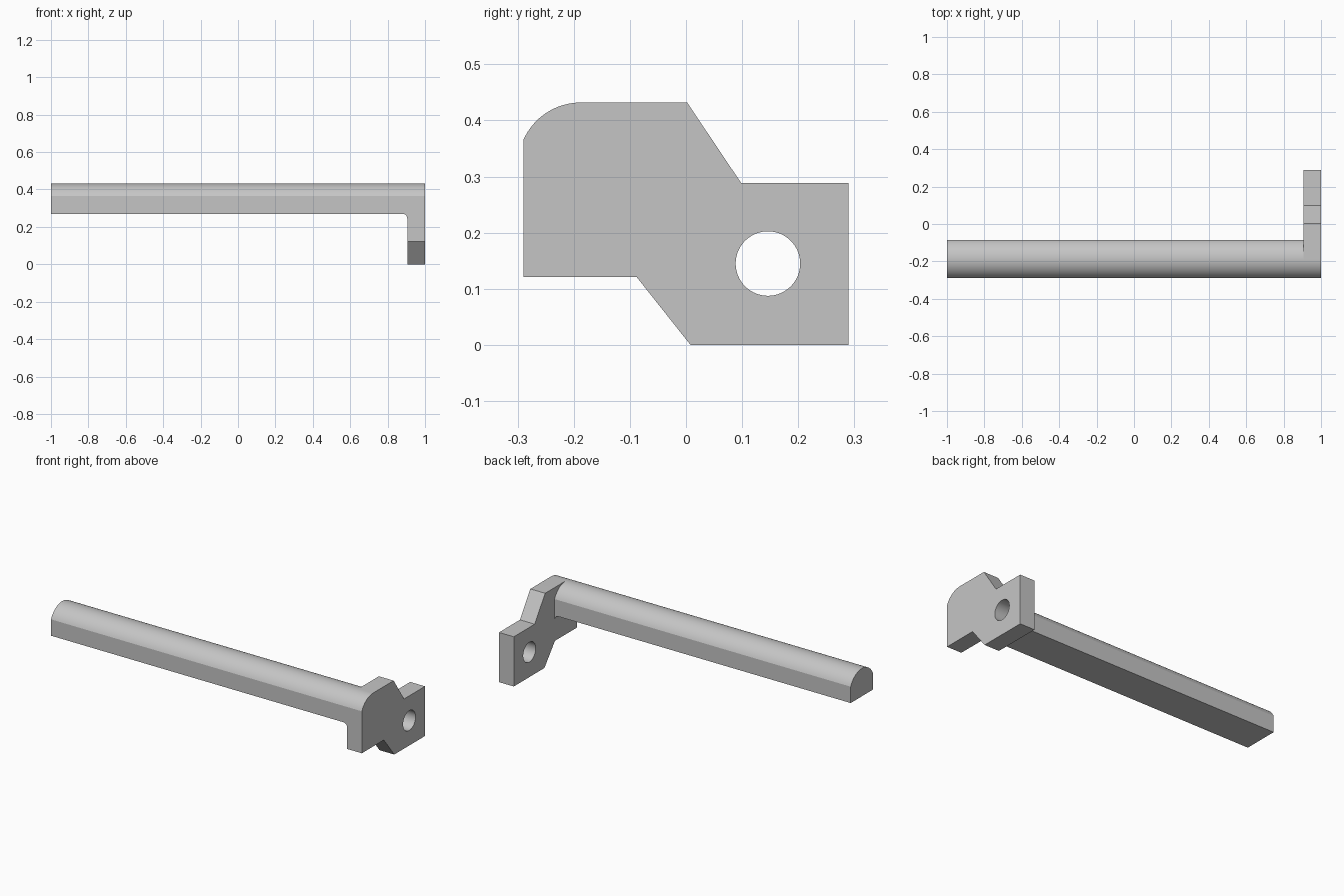
import bpy
import bmesh
from math import cos, sin, asin, pi, radians
from mathutils import Matrix, Vector

if "Cube" in bpy.data.objects:
    bpy.data.objects.remove(bpy.data.objects["Cube"], do_unlink=True)

grey = bpy.data.materials.new("light grey")
grey.use_nodes = True
grey.diffuse_color = (0.56, 0.56, 0.56, 1)
grey.node_tree.nodes["Principled BSDF"].inputs["Base Color"].default_value = grey.diffuse_color

PLATE_IN, PLATE_OUT = 0.905, 1.0
FRONT, BACK = -0.29, -0.085      # bar depth
BAR_BOTTOM, SHOULDER, TOP = 0.27, 0.365, 0.432


def finish(obj):
    """Smooth the curved faces and keep hard edges."""
    bpy.ops.object.select_all(action="DESELECT")
    obj.select_set(True)
    bpy.context.view_layer.objects.active = obj
    bpy.ops.object.shade_smooth_by_angle(angle=radians(25))


def prism(name, points, direction):
    """Extrude a closed planar outline along a direction."""
    bm = bmesh.new()
    face = bm.faces.new([bm.verts.new(p) for p in points])
    ext = bmesh.ops.extrude_face_region(bm, geom=[face])
    verts = [g for g in ext["geom"] if isinstance(g, bmesh.types.BMVert)]
    bmesh.ops.translate(bm, verts=verts, vec=Vector(direction))
    bmesh.ops.recalc_face_normals(bm, faces=bm.faces)
    mesh = bpy.data.meshes.new(name)
    bm.to_mesh(mesh)
    bm.free()
    mesh.materials.append(grey)
    obj = bpy.data.objects.new(name, mesh)
    bpy.context.collection.objects.link(obj)
    return obj


# Rounded crown shared by the bar and the plate corner
half = (BACK - FRONT) / 2
mid = (BACK + FRONT) / 2
rise = TOP - SHOULDER
radius = (half ** 2 + rise ** 2) / (2 * rise)
spread = asin(half / radius)


def crown(start, end, steps):
    angles = [start + (end - start) * i / steps for i in range(steps + 1)]
    return [(mid + radius * sin(a), TOP - radius + radius * cos(a)) for a in angles]


# Long bar with a domed top
outline = [(FRONT, BAR_BOTTOM)] + crown(-spread, spread, 32) + [(BACK, BAR_BOTTOM)]
bar = prism("bar", [(-1, y, z) for y, z in outline], (PLATE_IN + 1, 0, 0))
finish(bar)

# Stepped end plate
outline = [(FRONT, 0.121)] + crown(-spread, 0, 16) + [
    (0.002, TOP), (0.098, 0.289), (0.29, 0.289), (0.29, 0), (0.008, 0), (-0.088, 0.121)]
plate = prism("end_plate", [(PLATE_IN, y, z) for y, z in outline],
              (PLATE_OUT - PLATE_IN, 0, 0))

# Round hole through the plate
bm = bmesh.new()
place = Matrix.Translation((0.95, 0.146, 0.145)) @ Matrix.Rotation(pi / 2, 4, "Y")
bmesh.ops.create_cone(bm, cap_ends=True, segments=64, radius1=0.0575,
                      radius2=0.0575, depth=0.3, matrix=place)
mesh = bpy.data.meshes.new("hole_cutter")
bm.to_mesh(mesh)
bm.free()
mesh.materials.append(grey)
cutter = bpy.data.objects.new("hole_cutter", mesh)
cutter.hide_render = True
bpy.context.collection.objects.link(cutter)
cut = plate.modifiers.new("hole", "BOOLEAN")
cut.operation = "DIFFERENCE"
cut.solver = "EXACT"
cut.object = cutter
bpy.context.view_layer.objects.active = plate
bpy.ops.object.modifier_apply(modifier=cut.name)
bpy.data.objects.remove(cutter, do_unlink=True)
finish(plate)

# Small concave fillet under the bar where it meets the plate
size = 0.025
arc = [(PLATE_IN - size + size * sin(i * pi / 16),
        BAR_BOTTOM - size + size * cos(i * pi / 16)) for i in range(9)]
outline = arc + [(PLATE_IN, BAR_BOTTOM)]
fillet = prism("corner_fillet", [(x, FRONT, z) for x, z in outline], (0, BACK - FRONT, 0))
finish(fillet)
